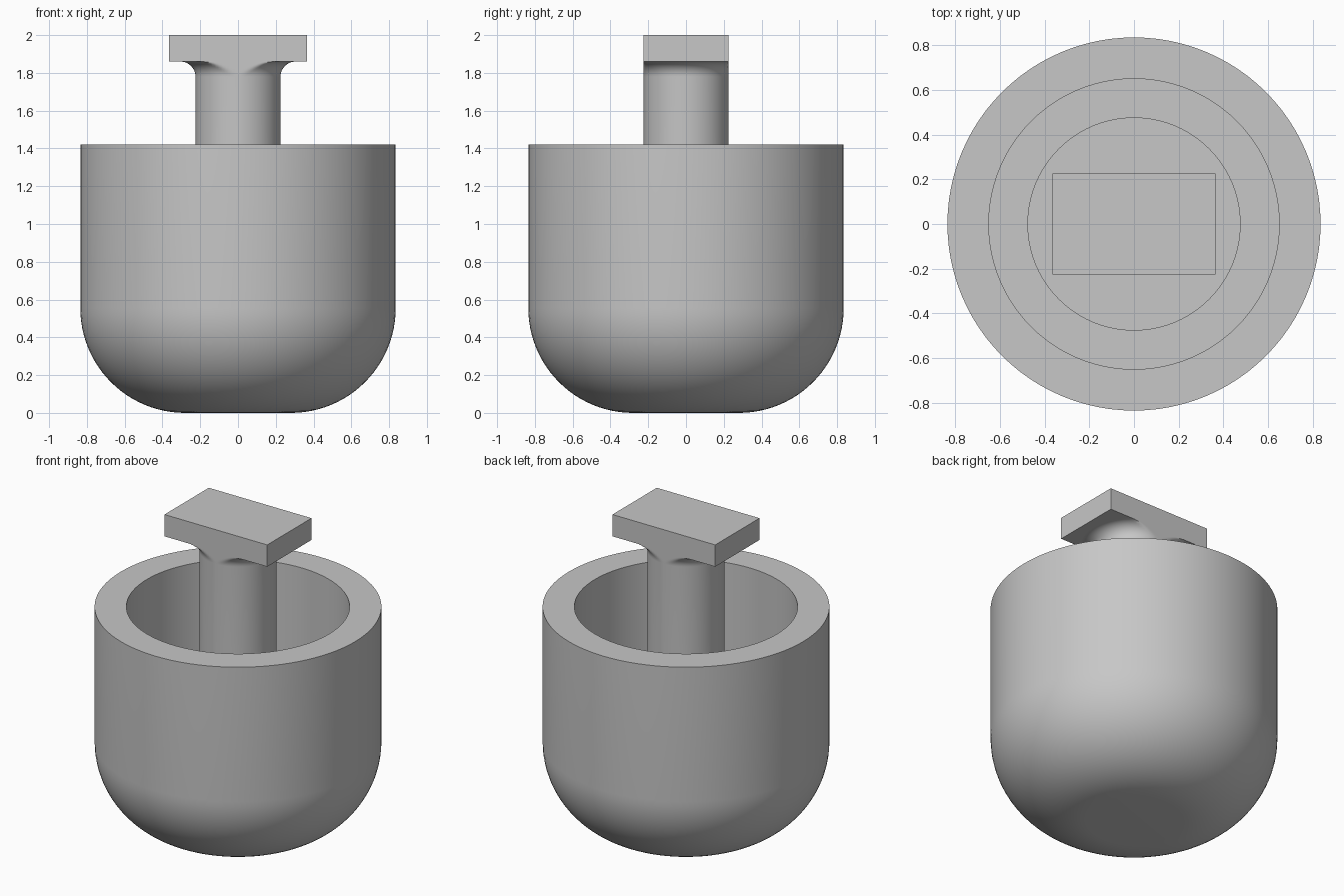
import bpy, bmesh, math

if "Cube" in bpy.data.objects:
    bpy.data.objects.remove(bpy.data.objects["Cube"])

grey = bpy.data.materials.new("plain grey")
grey.diffuse_color = (0.57, 0.57, 0.57, 1)
grey.use_nodes = True
grey.node_tree.nodes["Principled BSDF"].inputs["Base Color"].default_value = grey.diffuse_color


def finish(name, bm, angle=35):
    bmesh.ops.recalc_face_normals(bm, faces=bm.faces)
    mesh = bpy.data.meshes.new(name)
    bm.to_mesh(mesh)
    bm.free()
    mesh.materials.append(grey)
    obj = bpy.data.objects.new(name, mesh)
    bpy.context.collection.objects.link(obj)
    bpy.ops.object.select_all(action='DESELECT')
    obj.select_set(True)
    bpy.context.view_layer.objects.active = obj
    bpy.ops.object.shade_smooth_by_angle(angle=math.radians(angle))
    return obj


def lathe(profile, steps=96):
    """Spin (radius, height) points around z, capping the two open ends."""
    bm = bmesh.new()
    rings = []
    for r, z in profile:
        rings.append([bm.verts.new((r * math.cos(a), r * math.sin(a), z))
                      for a in (2 * math.pi * i / steps for i in range(steps))])
    for low, high in zip(rings, rings[1:]):
        for i in range(steps):
            j = (i + 1) % steps
            bm.faces.new((low[i], low[j], high[j], high[i]))
    bm.faces.new(rings[0])
    bm.faces.new(rings[-1])
    return bm


def arc(cx, cz, radius, start, end, n):
    angles = [math.radians(start + (end - start) * i / n) for i in range(n + 1)]
    return [(cx + radius * math.cos(a), cz + radius * math.sin(a)) for a in angles]


# Cup: rounded base, straight wall, stepped bore
outer = arc(0.28, 0.555, 0.555, -90, 0, 24)
bore = [(0.835, 1.42), (0.65, 1.42), (0.65, 0.57), (0.475, 0.57), (0.475, 0.2)]
finish("cup", lathe(outer + bore))

# Post: plain cylinder flaring under the plate, trimmed flush with the plate sides
R = 0.225
flare = arc(R + 0.08, 1.78, 0.08, 180, 90, 12)
post = lathe([(R, 0.2)] + flare)
for v in post.verts:
    v.co.y = max(-R, min(R, v.co.y))
bmesh.ops.remove_doubles(post, verts=post.verts, dist=1e-5)
finish("post", post)

# Plate: rectangular handle on top of the post
plate = bmesh.new()
bmesh.ops.create_cube(plate, size=1)
for v in plate.verts:
    v.co.x *= 0.73
    v.co.y *= 2 * R
    v.co.z = 1.93 + v.co.z * 0.14
finish("plate", plate)
